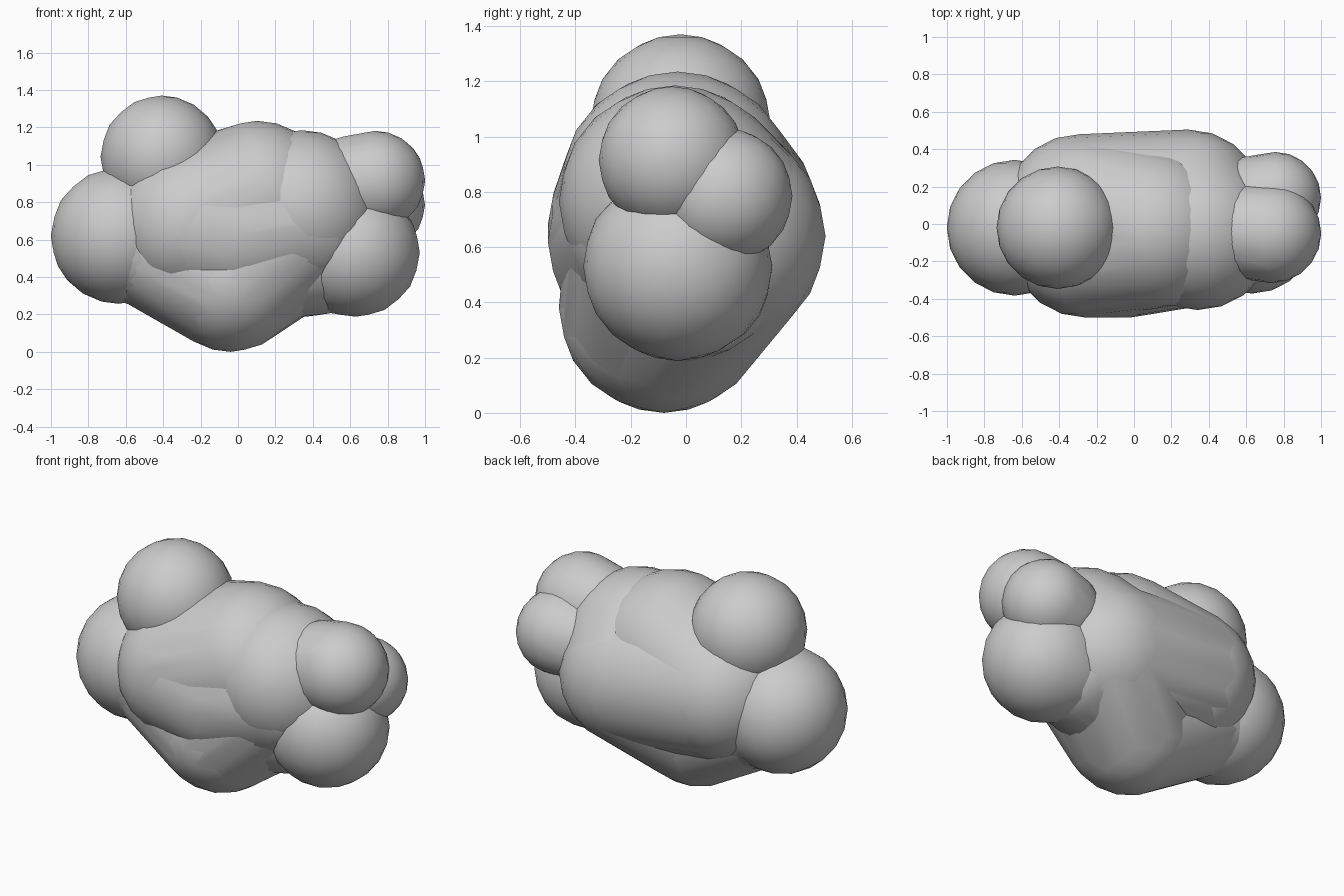
import bpy, bmesh
from mathutils import Matrix

if "Cube" in bpy.data.objects:
    bpy.data.objects.remove(bpy.data.objects["Cube"])


def puff(name, balls):
    """One ball, or one smooth skin stretched round several balls."""
    bm = bmesh.new()
    for x, y, z, r in balls:
        bmesh.ops.create_icosphere(bm, subdivisions=3, radius=r,
                                   matrix=Matrix.Translation((x, y, z)))
    if len(balls) > 1:
        res = bmesh.ops.convex_hull(bm, input=bm.verts[:])
        junk = {g for g in res["geom_interior"] + res["geom_unused"]
                if isinstance(g, bmesh.types.BMVert)}
        bmesh.ops.delete(bm, geom=list(junk), context='VERTS')
        bmesh.ops.recalc_face_normals(bm, faces=bm.faces[:])
    for f in bm.faces:
        f.smooth = True
    me = bpy.data.meshes.new(name)
    bm.to_mesh(me)
    bm.free()
    ob = bpy.data.objects.new(name, me)
    bpy.context.collection.objects.link(ob)


# Shared body balls
bottom = (-0.04, -0.08, 0.38, 0.38)
low_left = (-0.45, -0.03, 0.57, 0.342)
left_front = (-0.26, -0.09, 0.68, 0.41)
left_back = (-0.29, 0.07, 0.70, 0.41)
top = (0.10, -0.03, 0.81, 0.425)
right = (0.34, -0.04, 0.765, 0.42)
right_back = (0.29, 0.09, 0.64, 0.415)
front = (-0.02, -0.11, 0.62, 0.39)

# Blended body skins
puff("body_left", [left_front, left_back, top])
puff("body_front", [left_front, front, (0.34, -0.05, 0.70, 0.39)])
puff("body_back", [left_back, right_back])
puff("body_right", [right, right_back])
puff("lower_body", [bottom, right_back])
puff("lower_front_body", [bottom, (0.32, -0.05, 0.70, 0.38)])
puff("lower_left_body", [bottom, low_left])
puff("lower_right_body", [(0.42, 0.02, 0.52, 0.325), (0.20, -0.03, 0.50, 0.33)])
puff("left_neck", [(-0.34, -0.02, 0.69, 0.37), low_left, (-0.60, -0.02, 0.61, 0.335)])

# Outer puffs
puff("top_puff", [(-0.408, -0.02, 1.043, 0.327)])
puff("left_puff", [(-0.638, -0.02, 0.62, 0.363)])
puff("right_lower_puff", [(0.63, -0.03, 0.53, 0.342), (0.56, 0.0, 0.51, 0.31)])
puff("right_upper_puff", [(0.735, -0.05, 0.915, 0.266), (0.62, -0.04, 0.90, 0.26)])
puff("right_back_puff", [(0.755, 0.14, 0.785, 0.245), (0.66, 0.13, 0.77, 0.24)])
